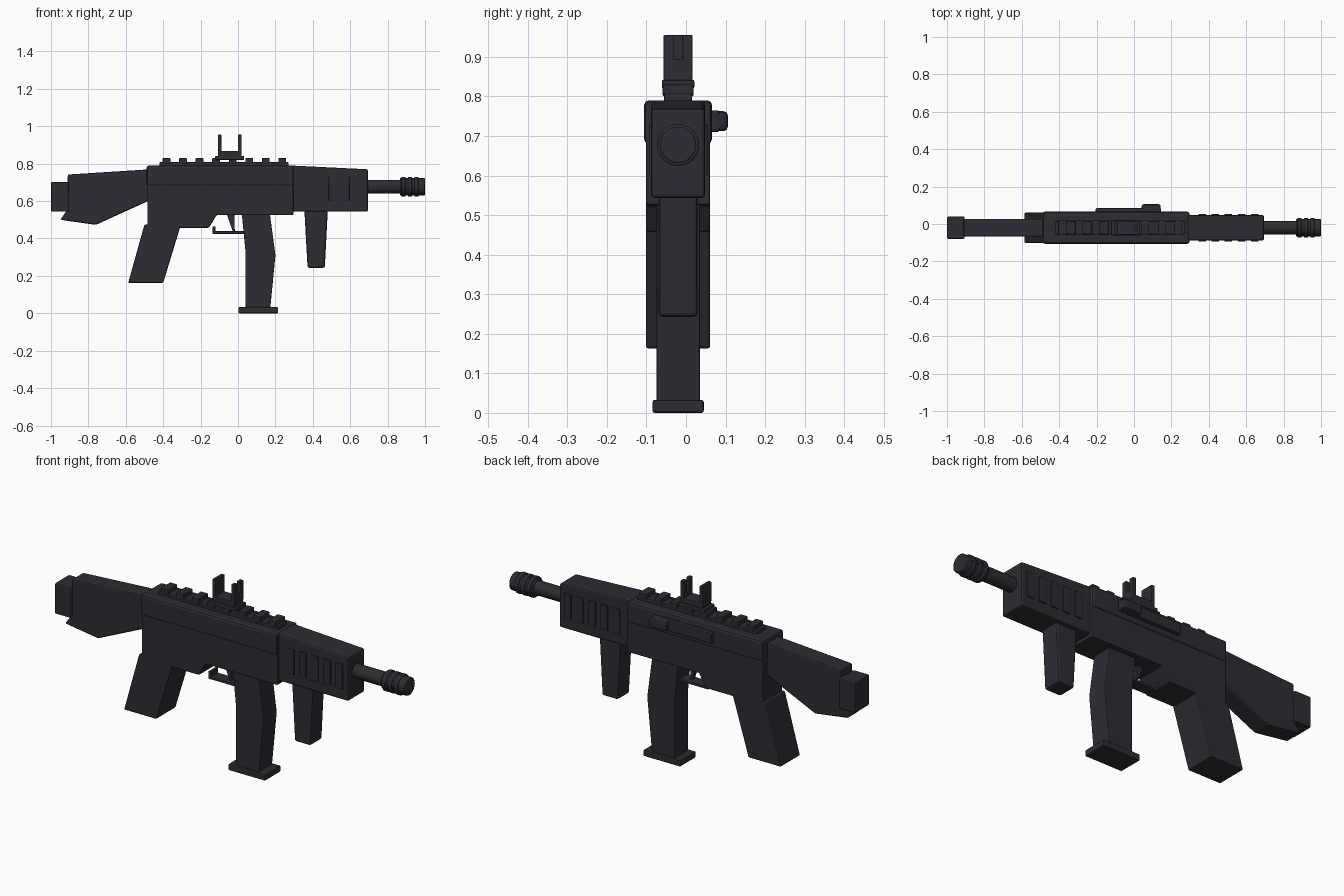
import bpy, bmesh, math
from mathutils import Matrix, Vector

cube = bpy.data.objects.get("Cube")
if cube:
    bpy.data.objects.remove(cube, do_unlink=True)

MID = -0.02  # centre plane of the body

mat = bpy.data.materials.new("dark slate")
mat.use_nodes = True
colour = (0.026, 0.025, 0.033, 1)
mat.diffuse_color = colour
mat.node_tree.nodes["Principled BSDF"].inputs["Base Color"].default_value = colour


def finish(name, bm, bevel):
    bmesh.ops.recalc_face_normals(bm, faces=bm.faces)
    mesh = bpy.data.meshes.new(name)
    bm.to_mesh(mesh)
    bm.free()
    mesh.materials.append(mat)
    obj = bpy.data.objects.new(name, mesh)
    bpy.context.collection.objects.link(obj)
    if bevel:
        mod = obj.modifiers.new("soft_edges", 'BEVEL')
        mod.width = bevel
        mod.segments = 2
        mod.limit_method = 'ANGLE'
    return obj


def slab(name, points, half, bevel=0.008, y=MID):
    """Side profile in x and z, extruded evenly about the plane y."""
    bm = bmesh.new()
    face = bm.faces.new([bm.verts.new((x, y - half, z)) for x, z in points])
    ext = bmesh.ops.extrude_face_region(bm, geom=[face])
    verts = [v for v in ext["geom"] if isinstance(v, bmesh.types.BMVert)]
    bmesh.ops.translate(bm, verts=verts, vec=(0, 2 * half, 0))
    return finish(name, bm, bevel)


def block(name, x0, x1, z0, z1, half, bevel=0.004, y=MID):
    return slab(name, [(x0, z0), (x1, z0), (x1, z1), (x0, z1)], half, bevel, y)


def tube(name, x0, x1, radius, bevel=0.004, z=0.677):
    bm = bmesh.new()
    place = Matrix.Translation(Vector(((x0 + x1) / 2, MID, z))) @ Matrix.Rotation(math.pi / 2, 4, 'Y')
    bmesh.ops.create_cone(bm, cap_ends=True, segments=32, radius1=radius,
                          radius2=radius, depth=x1 - x0, matrix=place)
    obj = finish(name, bm, bevel)
    bpy.ops.object.select_all(action='DESELECT')
    obj.select_set(True)
    bpy.context.view_layer.objects.active = obj
    bpy.ops.object.shade_smooth_by_angle(angle=math.radians(40))
    return obj


# Stock and butt pad
slab("stock", [(-0.47, 0.77), (-0.91, 0.742), (-0.915, 0.55), (-0.95, 0.5),
               (-0.76, 0.473), (-0.47, 0.605)], 0.048)
block("butt_pad", -1.0, -0.905, 0.543, 0.703, 0.06, 0.008)

# Receiver: lower frame and a wider upper cover
slab("receiver", [(-0.485, 0.785), (0.297, 0.785), (0.297, 0.525), (-0.115, 0.525),
                  (-0.155, 0.457), (-0.485, 0.457)], 0.081, 0.006)
block("upper_cover", -0.488, 0.297, 0.68, 0.79, 0.086, 0.012)
slab("grip", [(-0.5, 0.475), (-0.305, 0.475), (-0.4, 0.163), (-0.587, 0.163)], 0.081, 0.006)

# Handguard with raised side panels
slab("handguard", [(0.285, 0.79), (0.695, 0.77), (0.695, 0.543), (0.285, 0.543)], 0.068, 0.009)
for i in range(5):
    x = 0.365 + 0.07 * i
    for side in (-1, 1):
        block("handguard_panel", x - 0.02, x + 0.02, 0.6, 0.73, 0.006, 0.002, MID + side * 0.068)
slab("front_grip", [(0.355, 0.55), (0.48, 0.55), (0.464, 0.243), (0.372, 0.243)], 0.049, 0.01)

# Barrel and ringed muzzle
tube("barrel", 0.68, 0.88, 0.036)
tube("muzzle", 0.865, 1.0, 0.046)
for x in (0.885, 0.92, 0.955):
    tube("muzzle_ring", x - 0.011, x + 0.011, 0.053)

# Magazine and its base plate
slab("magazine", [(0.02, 0.535), (0.17, 0.535), (0.2, 0.31), (0.172, 0.02),
                  (0.04, 0.02), (0.04, 0.33)], 0.055, 0.004)
block("magazine_base", 0.002, 0.215, 0.0, 0.033, 0.065, 0.006)

# Trigger and guard
block("trigger_guard", -0.135, 0.035, 0.425, 0.439, 0.03, 0.003)
slab("guard_rear", [(-0.135, 0.465), (-0.12, 0.465), (-0.12, 0.43), (-0.135, 0.43)], 0.03, 0.002)
slab("trigger", [(-0.06, 0.53), (-0.02, 0.53), (-0.017, 0.44), (-0.029, 0.44)], 0.012, 0.002)

# Top rail
block("rail", -0.42, 0.27, 0.78, 0.808, 0.035)
for i in range(8):
    x = -0.382 + 0.0884 * i
    block("rail_tooth", x - 0.021, x + 0.021, 0.8, 0.83, 0.039)

# Sight: base, solid rear leaf and notched front leaf
block("sight_base", -0.122, 0.033, 0.82, 0.842, 0.041)
block("sight_bridge", -0.107, 0.02, 0.838, 0.868, 0.037)
block("sight_rear_leaf", -0.107, -0.089, 0.85, 0.955, 0.037, 0.003)
for side in (-1, 1):
    block("sight_front_prong", 0.0, 0.02, 0.85, 0.955, 0.013, 0.003, MID + side * 0.024)
block("sight_front_web", 0.0, 0.02, 0.85, 0.895, 0.03, 0.003)

# Charging track and handle on the left side
block("charging_track", -0.205, 0.145, 0.71, 0.765, 0.014, 0.006, 0.071)
block("charging_handle", 0.04, 0.143, 0.712, 0.763, 0.022, 0.012, 0.084)
